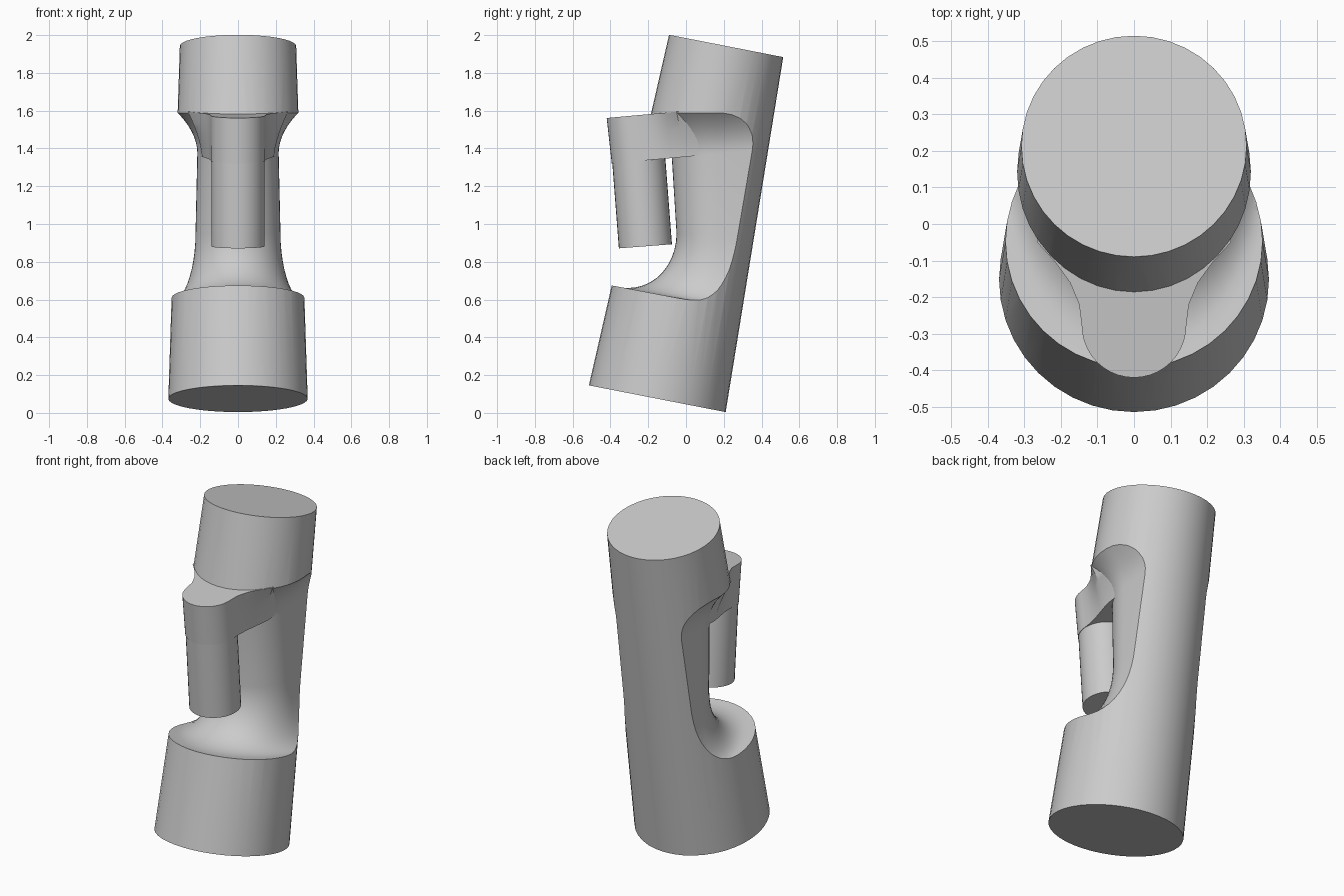
import bpy, bmesh
from math import sin, cos, pi, radians, atan2
from mathutils import Matrix, Vector

cube = bpy.data.objects.get("Cube")
if cube:
    bpy.data.objects.remove(cube)

grey = bpy.data.materials.new("plain_grey")
grey.use_nodes = True
grey.diffuse_color = (0.6, 0.6, 0.6, 1)
grey.node_tree.nodes["Principled BSDF"].inputs["Base Color"].default_value = (0.6, 0.6, 0.6, 1)


def finish(name, bm):
    bmesh.ops.recalc_face_normals(bm, faces=bm.faces)
    mesh = bpy.data.meshes.new(name)
    bm.to_mesh(mesh)
    bm.free()
    mesh.materials.append(grey)
    obj = bpy.data.objects.new(name, mesh)
    bpy.context.collection.objects.link(obj)
    return obj


def loft(name, rings):
    """Skin a stack of closed rings and cap both ends."""
    bm = bmesh.new()
    loops = [[bm.verts.new(p) for p in ring] for ring in rings]
    n = len(loops[0])
    for a, b in zip(loops, loops[1:]):
        for i in range(n):
            j = (i + 1) % n
            bm.faces.new((a[i], a[j], b[j], b[i]))
    bm.faces.new(loops[0])
    bm.faces.new(loops[-1])
    return finish(name, bm)


def frustum(name, low, high, r_low, r_high, segments):
    low, high = Vector(low), Vector(high)
    axis = high - low
    bm = bmesh.new()
    place = Matrix.Translation((low + high) / 2) @ axis.to_track_quat("Z", "Y").to_matrix().to_4x4()
    bmesh.ops.create_cone(bm, cap_ends=True, segments=segments, radius1=r_low,
                          radius2=r_high, depth=axis.length, matrix=place)
    return finish(name, bm)


def smooth(obj):
    bpy.ops.object.select_all(action="DESELECT")
    obj.select_set(True)
    bpy.context.view_layer.objects.active = obj
    bpy.ops.object.shade_smooth_by_angle(angle=radians(30))


def d_ring(z, slope, front, width, steps=24):
    """Round-fronted section, open-ended towards the back, on a sloping plane."""
    mid = 0.17
    pts = [(width, 0.9)]
    for i in range(steps + 1):
        a = pi * i / steps
        pts.append((width * cos(a), mid - (mid - front) * sin(a)))
    pts.append((-width, 0.9))
    return [(x, y, z + slope * y) for x, y in pts]


# Leaning tapered column
body = frustum("column", (0, -0.152, 0.075), (0, 0.2125, 1.9425), 0.369, 0.308, 40)

# Envelope: wide foot, filleted ledge, slim neck, flare into the wide head
rings = [d_ring(-0.5, -0.19, -1.0, 0.9), d_ring(0.6, -0.19, -1.0, 0.9)]
for i in range(13):
    a = pi / 2 * i / 12
    out = 1 - sin(a)
    rings.append(d_ring(0.6 + 0.35 * (1 - cos(a)), -0.19 * (1 - i / 12),
                        -0.05 - 0.35 * out, 0.225 + 0.145 * out))
for i in range(9):
    p = i / 8
    rings.append(d_ring(1.357 + 0.238 * p, 0.09, -0.075 - 0.1 * p ** 2, 0.215 + 0.125 * p ** 2))
rings += [d_ring(1.596, 0.09, -1.0, 0.9), d_ring(2.6, 0.09, -1.0, 0.9)]
envelope = loft("envelope", rings)

cut = body.modifiers.new("carve", "BOOLEAN")
cut.operation = "INTERSECT"
cut.solver = "EXACT"
cut.object = envelope
bpy.context.view_layer.objects.active = body
body.select_set(True)
bpy.ops.object.modifier_apply(modifier=cut.name)
bpy.data.objects.remove(envelope)
smooth(body)


# Arm with a rounded nose flaring into the column
def arm_outline(centre, flank):
    arc = [(0.143 * sin(a), centre - 0.143 * cos(a)) for a in (pi / 2 * i / 10 for i in range(11))]
    half = arc + flank
    return half + [(-x, y) for x, y in reversed(half[1:])]


under = arm_outline(-0.25, [(0.145, -0.2), (0.155, -0.14), (0.17, -0.08), (0.19, 0), (0.2, 0.15)])
upper = arm_outline(-0.277, [(0.15, -0.22), (0.175, -0.16), (0.215, -0.105), (0.265, -0.05), (0.25, 0.15)])
arm_rings = []
for i in range(9):
    p = i / 8
    ring = []
    for (x0, y0), (x1, y1) in zip(under, upper):
        x = x0 + (x1 - x0) * p ** 1.5
        y = y0 + (y1 - y0) * p
        ring.append((x, y, 1.356 + 0.243 * p + 0.09 * y))
    arm_rings.append(ring)
smooth(loft("arm", arm_rings))

# Hanging handle
smooth(frustum("handle", (0, -0.215, 0.882), (0, -0.251, 1.35), 0.141, 0.141, 32))
